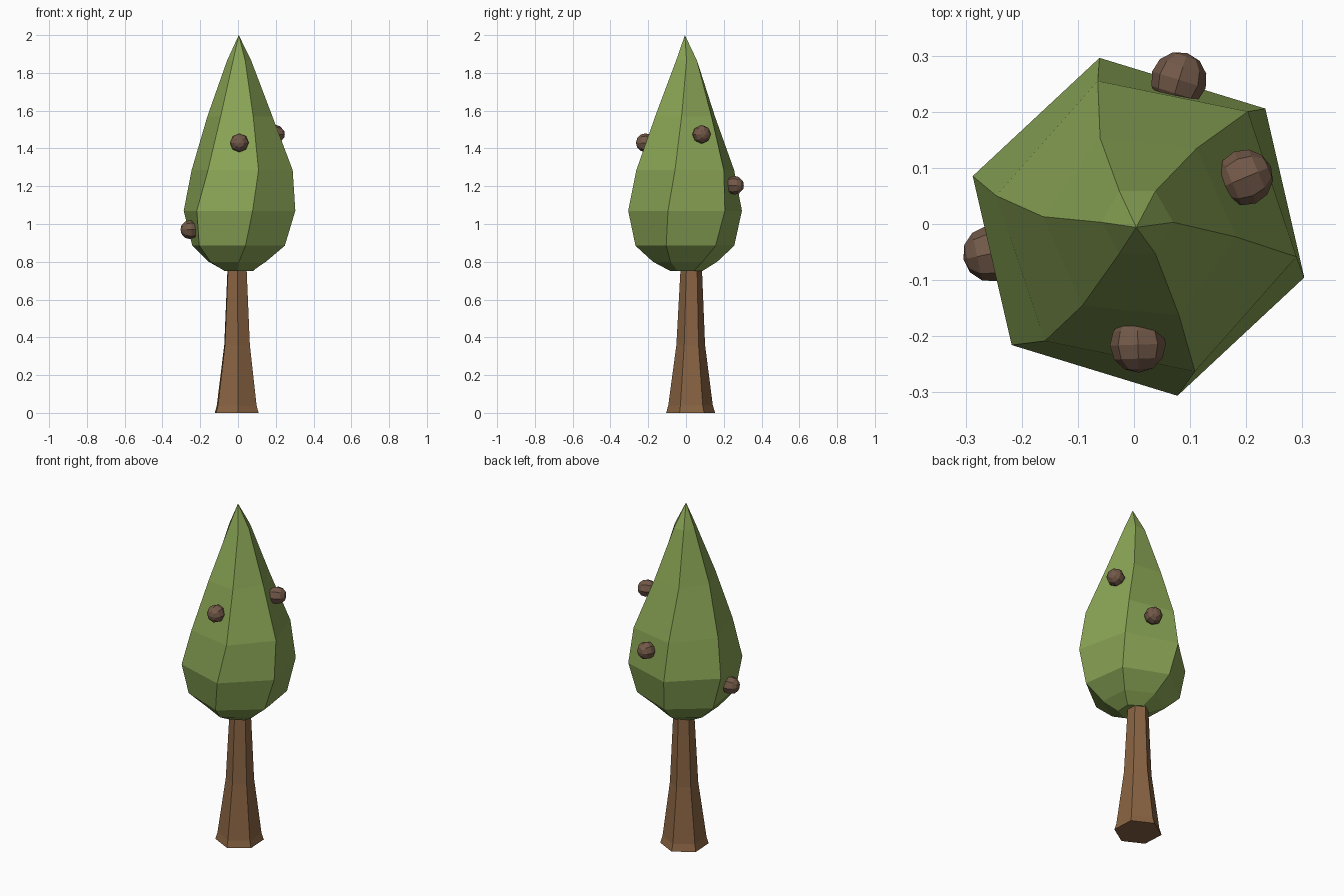
import bpy, bmesh, math
from mathutils import Vector

if "Cube" in bpy.data.objects:
    bpy.data.objects.remove(bpy.data.objects["Cube"])


def material(name, rgb):
    m = bpy.data.materials.new(name)
    m.diffuse_color = (*rgb, 1)
    m.use_nodes = True
    m.node_tree.nodes["Principled BSDF"].inputs["Base Color"].default_value = m.diffuse_color
    return m


def finish(bm, name, mat):
    bmesh.ops.recalc_face_normals(bm, faces=bm.faces[:])
    mesh = bpy.data.meshes.new(name)
    bm.to_mesh(mesh)
    bm.free()
    mesh.materials.append(mat)
    ob = bpy.data.objects.new(name, mesh)
    bpy.context.collection.objects.link(ob)
    return ob


def loft(name, rings, mat, tip=None, sides=6):
    """Join rings (cx, cy, z, radius, turn in degrees); close with a tip or a cap."""
    bm = bmesh.new()
    loops = []
    for cx, cy, z, r, turn in rings:
        angles = [math.radians(turn + 360 * i / sides) for i in range(sides)]
        loops.append([bm.verts.new((cx + r * math.cos(a), cy + r * math.sin(a), z))
                      for a in angles])
    for low, high in zip(loops, loops[1:]):
        for i in range(sides):
            j = (i + 1) % sides
            bm.faces.new((low[i], low[j], high[j], high[i]))
    bm.faces.new(loops[0][::-1])
    if tip:
        apex = bm.verts.new(tip)
        for i in range(sides):
            bm.faces.new((loops[-1][i], loops[-1][(i + 1) % sides], apex))
    else:
        bm.faces.new(loops[-1])
    return finish(bm, name, mat)


bark = material("bark", (0.25, 0.125, 0.055))
leaf = material("leaf", (0.25, 0.37, 0.09))
cone = material("cone", (0.17, 0.10, 0.065))

# Flared six-sided trunk
loft("trunk", [(-0.007, 0.025, 0.0, 0.13, 33),
               (-0.007, 0.024, 0.04, 0.118, 33),
               (-0.005, 0.025, 0.36, 0.076, 33),
               (-0.005, 0.028, 0.80, 0.055, 33)], bark)

# Slightly twisted six-sided crown
loft("crown", [(0.004, 0.002, 0.75, 0.083, 27),
               (-0.004, -0.005, 0.80, 0.170, 33),
               (0.003, -0.006, 0.885, 0.264, 38),
               (0.008, -0.005, 1.07, 0.309, 43),
               (0.022, -0.004, 1.285, 0.273, 48.5),
               (0.010, -0.005, 1.57, 0.173, 54),
               (0.006, 0.003, 1.865, 0.064, 60)], leaf, tip=(0.004, -0.006, 2.0))

# Small round cones half sunk in the crown, poles pointing outward
for i, c in enumerate([(0.007, -0.215, 1.43), (0.198, 0.083, 1.475),
                       (0.08, 0.257, 1.205), (-0.255, -0.053, 0.97)]):
    bm = bmesh.new()
    bmesh.ops.create_uvsphere(bm, u_segments=8, v_segments=6, radius=0.05)
    ob = finish(bm, f"tree_cone_{i + 1}", cone)
    ob.location = c
    ob.rotation_euler = Vector((c[0], c[1], 0)).to_track_quat('Z', 'Y').to_euler()
